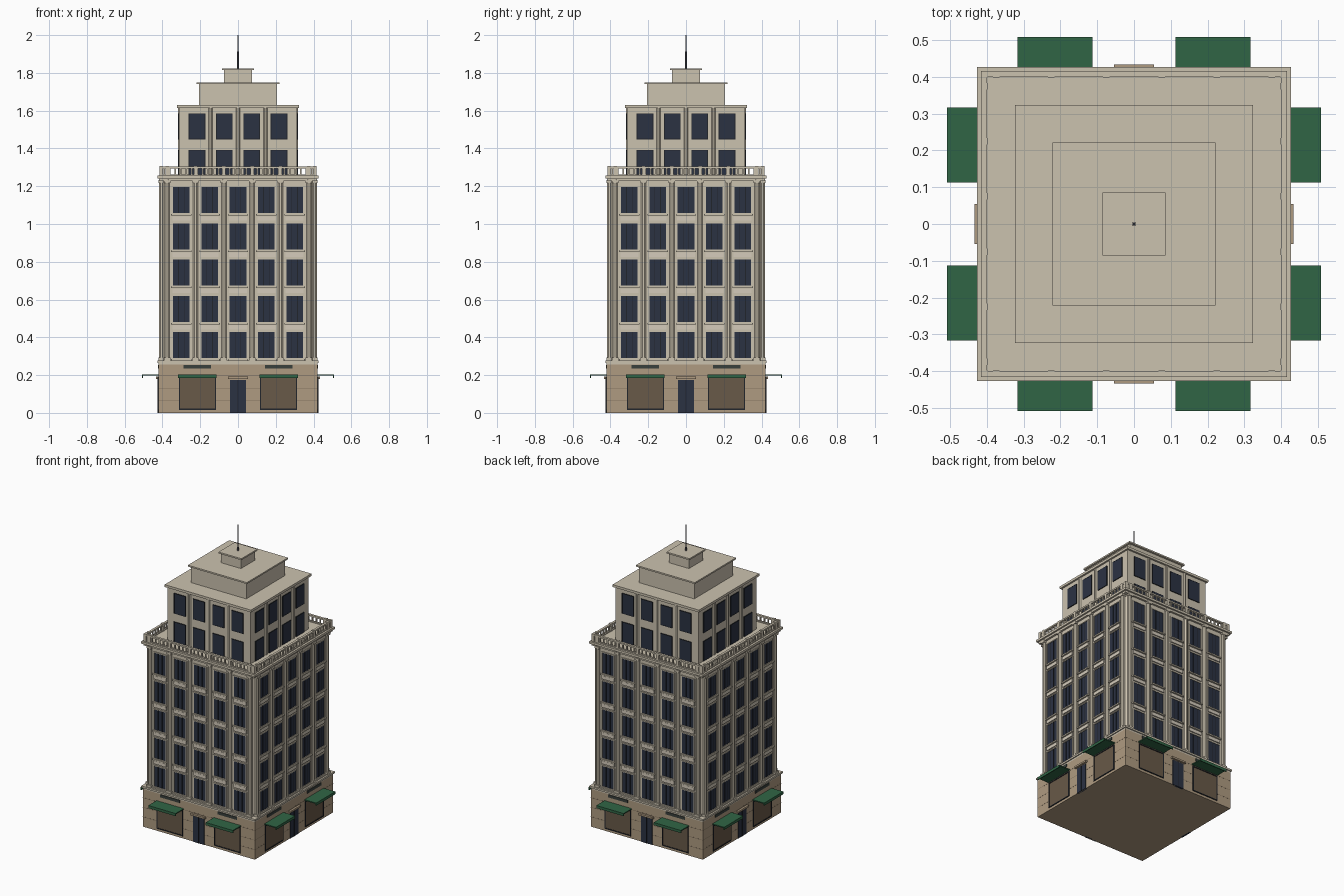
import bpy, bmesh, math
from mathutils import Matrix, Vector

if "Cube" in bpy.data.objects:
    bpy.data.objects.remove(bpy.data.objects["Cube"])


def material(name, rgb):
    m = bpy.data.materials.new(name)
    m.diffuse_color = (*rgb, 1)
    m.use_nodes = True
    m.node_tree.nodes["Principled BSDF"].inputs["Base Color"].default_value = m.diffuse_color
    return m


STONE = material("limestone", (0.60, 0.54, 0.43))
PALE = material("pale_stone", (0.66, 0.60, 0.50))
TAN = material("base_stone", (0.43, 0.33, 0.22))
JOINT = material("joint", (0.24, 0.18, 0.12))
GLASS = material("glass", (0.024, 0.032, 0.055))
FRAME = material("dark_frame", (0.015, 0.018, 0.024))
SHOP = material("shop_glass", (0.14, 0.10, 0.065))
GREEN = material("awning_green", (0.03, 0.13, 0.06))
SIGN = material("sign_panel", (0.04, 0.05, 0.045))
METAL = material("metal", (0.1, 0.1, 0.12))


def finish(name, bm, mat):
    me = bpy.data.meshes.new(name)
    bm.to_mesh(me)
    bm.free()
    me.materials.append(mat)
    ob = bpy.data.objects.new(name, me)
    bpy.context.collection.objects.link(ob)
    return ob


def add_box(bm, lo, hi, turn=0):
    lo, hi = Vector(lo), Vector(hi)
    c, s = (lo + hi) / 2, hi - lo
    m = Matrix.Rotation(turn * math.pi / 2, 4, 'Z') @ Matrix.Translation(c) @ Matrix.Diagonal((*s, 1))
    bmesh.ops.create_cube(bm, size=1, matrix=m)


def block(name, half, z0, z1, mat, chamfer=0):
    """Square storey, optionally with cut vertical corners."""
    bm = bmesh.new()
    add_box(bm, (-half, -half, z0), (half, half, z1))
    if chamfer:
        edges = [e for e in bm.edges if abs(e.verts[0].co.z - e.verts[1].co.z) > 0.001]
        bmesh.ops.bevel(bm, geom=edges, offset=chamfer, segments=1, affect='EDGES')
    return finish(name, bm, mat)


def facade(name, boxes, mat):
    """Boxes (x, half width, inner depth, outer depth, z0, z1) on all four sides."""
    bm = bmesh.new()
    for turn in range(4):
        for x, w, d0, d1, z0, z1 in boxes:
            add_box(bm, (x - w, -d1, z0), (x + w, -d0, z1), turn)
    return finish(name, bm, mat)


def pilasters(name, xs, depth, r, z0, z1):
    """Eight-sided engaged shafts on all four sides."""
    bm = bmesh.new()
    for turn in range(4):
        for x in xs:
            m = (Matrix.Rotation(turn * math.pi / 2, 4, 'Z')
                 @ Matrix.Translation((x, -depth, (z0 + z1) / 2))
                 @ Matrix.Rotation(math.pi / 8, 4, 'Z'))
            bmesh.ops.create_cone(bm, cap_ends=True, segments=8, radius1=r, radius2=r,
                                  depth=z1 - z0, matrix=m)
    return finish(name, bm, STONE)


def surround(x, w, d0, d1, z0, z1, t):
    """Four bars around an opening."""
    return [(x - w - t / 2, t / 2, d0, d1, z0 - t, z1 + t),
            (x + w + t / 2, t / 2, d0, d1, z0 - t, z1 + t),
            (x, w, d0, d1, z1, z1 + t), (x, w, d0, d1, z0 - t, z0)]


# Stone ground floor with joints and a string course
block("base", 0.42, 0, 0.255, TAN)
facade("base_joints", [(0, 0.4205, 0.41, 0.4205, z, z + 0.003) for z in (0.065, 0.13, 0.195)], JOINT)
block("string_course_lower", 0.42, 0.255, 0.265, STONE)
block("string_course_upper", 0.427, 0.265, 0.277, STONE)

# Shop windows, awnings, sign panels and doors
shops = (-0.215, 0.215)
facade("shop_windows", [(x, 0.092, 0.41, 0.422, 0.022, 0.185) for x in shops], SHOP)
facade("shop_frames", [b for x in shops for b in surround(x, 0.092, 0.41, 0.425, 0.022, 0.185, 0.006)], FRAME)
facade("awnings", [b for x in shops for b in
                   ((x, 0.102, 0.41, 0.508, 0.197, 0.204), (x, 0.102, 0.502, 0.508, 0.186, 0.198))], GREEN)
facade("sign_panels", [(x, 0.073, 0.41, 0.424, 0.235, 0.254) for x in shops], SIGN)
facade("doors", [(0, 0.042, 0.41, 0.423, 0, 0.175)], GLASS)
facade("door_mullions", [(0, 0.002, 0.41, 0.425, 0, 0.175)], FRAME)
facade("door_lintels", [(0, 0.054, 0.41, 0.434, 0.18, 0.192)], TAN)

# Main shaft: window grid, sills, spandrels and engaged pilasters
block("shaft", 0.403, 0.27, 1.24, STONE, 0.02)
cols = [0.15 * i for i in range(-2, 3)]
rows = [0.29 + 0.192 * i for i in range(5)]
cells = [(x, z) for x in cols for z in rows]
facade("windows", [(x, 0.044, 0.39, 0.406, z, z + 0.137) for x, z in cells], GLASS)
facade("window_mullions", [(x + dx, 0.0015, 0.39, 0.408, z, z + 0.137)
                           for x, z in cells for dx in (-0.015, 0.015)], FRAME)
facade("window_surrounds", [b for x, z in cells
                            for b in surround(x, 0.044, 0.39, 0.409, z, z + 0.137, 0.006)], STONE)
facade("sills", [(x, 0.054, 0.39, 0.416, z - 0.014, z - 0.005) for x, z in cells], STONE)
facade("spandrels", [(x, 0.048, 0.39, 0.41, z - 0.04, z - 0.018) for x, z in cells if z > 0.4], PALE)
piers = [-0.375 + 0.15 * i for i in range(6)]
pilasters("pilasters", piers, 0.404, 0.014, 0.275, 1.235)
facade("pilaster_caps", [(x, 0.017, 0.39, 0.42, z, z + 0.015) for x in piers for z in (0.277, 1.218)], STONE)

# Main cornice and terrace balustrade
block("cornice_lower", 0.416, 1.228, 1.242, STONE)
block("cornice_upper", 0.427, 1.242, 1.257, STONE)
facade("balustrade_rails", [(0, 0.415, 0.399, 0.415, 1.295, 1.305),
                            (0, 0.413, 0.401, 0.413, 1.257, 1.263)], STONE)
facade("balusters", [(-0.39 + 0.78 * i / 27, 0.004, 0.403, 0.411, 1.26, 1.298) for i in range(28)], STONE)
facade("balustrade_posts", [(x, 0.009, 0.398, 0.416, 1.257, 1.308) for x in piers + [0.407]], STONE)

# Set-back upper storeys
block("upper_storeys", 0.312, 1.25, 1.615, STONE)
cells = [(x, z) for x in (-0.217, -0.0725, 0.0725, 0.217) for z in (1.258, 1.452)]
facade("upper_windows", [(x, 0.04, 0.30, 0.316, z, z + 0.13) for x, z in cells], GLASS)
facade("upper_surrounds", [b for x, z in cells
                           for b in surround(x, 0.04, 0.30, 0.3165, z, z + 0.13, 0.004)], FRAME)
pilasters("upper_pilasters", (-0.145, 0, 0.145), 0.308, 0.011, 1.255, 1.615)
block("upper_cornice", 0.324, 1.614, 1.63, STONE)

# Stepped crown
block("crown", 0.207, 1.63, 1.742, STONE)
block("crown_cornice", 0.221, 1.74, 1.75, STONE)
block("lantern", 0.075, 1.75, 1.816, STONE)
block("lantern_cap", 0.086, 1.814, 1.824, STONE)

# Mast
bm = bmesh.new()
bmesh.ops.create_cone(bm, cap_ends=True, segments=8, radius1=0.005, radius2=0.003, depth=0.18,
                      matrix=Matrix.Translation((0, 0, 1.91)))
finish("mast", bm, METAL)
